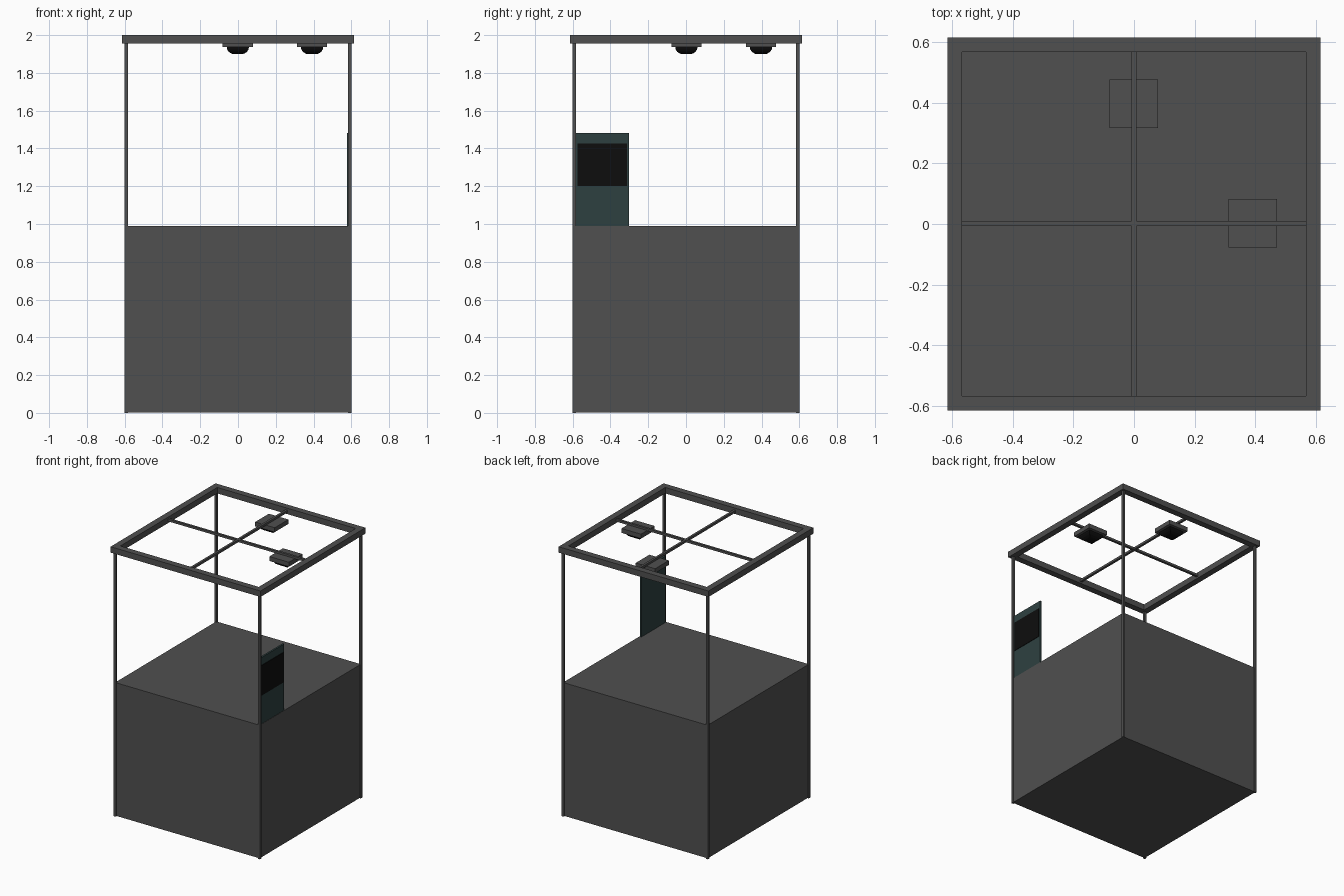
import bpy, bmesh

if "Cube" in bpy.data.objects:
    bpy.data.objects.remove(bpy.data.objects["Cube"])


def mat(name, rgb):
    m = bpy.data.materials.new(name)
    m.diffuse_color = (*rgb, 1)
    m.use_nodes = True
    m.node_tree.nodes["Principled BSDF"].inputs["Base Color"].default_value = m.diffuse_color
    return m


GREY = mat("dark_grey", (0.08, 0.08, 0.08))
TEAL = mat("dark_teal", (0.027, 0.051, 0.051))
BLACK = mat("black", (0.004, 0.004, 0.004))


def finish(name, bm, material):
    bmesh.ops.recalc_face_normals(bm, faces=bm.faces)
    me = bpy.data.meshes.new(name)
    bm.to_mesh(me)
    bm.free()
    me.materials.append(material)
    ob = bpy.data.objects.new(name, me)
    bpy.context.collection.objects.link(ob)
    return ob


def box(name, lo, hi, material):
    bm = bmesh.new()
    bmesh.ops.create_cube(bm, size=1)
    for v in bm.verts:
        v.co = [lo[i] + (v.co[i] + 0.5) * (hi[i] - lo[i]) for i in range(3)]
    return finish(name, bm, material)


def square_loft(name, cx, cy, rings, material, closed=False):
    """Stack of square rings (half width, z); closed joins last to first."""
    bm = bmesh.new()
    loops = [[bm.verts.new((cx + sx * r, cy + sy * r, z))
              for sx, sy in ((-1, -1), (1, -1), (1, 1), (-1, 1))] for r, z in rings]
    pairs = list(zip(loops, loops[1:]))
    if closed:
        pairs.append((loops[-1], loops[0]))
    else:
        bm.faces.new(loops[0])
        bm.faces.new(loops[-1])
    for a, b in pairs:
        for i in range(4):
            j = (i + 1) % 4
            bm.faces.new((a[i], a[j], b[j], b[i]))
    return finish(name, bm, material)


# Solid lower cabinet
box("cabinet", (-0.593, -0.593, 0.003), (0.593, 0.593, 0.99), GREY)

# Four full-height corner posts
for sx in (-1, 1):
    for sy in (-1, 1):
        cx, cy = sx * 0.5915, sy * 0.5915
        box("corner_post", (cx - 0.0085, cy - 0.0085, 0),
            (cx + 0.0085, cy + 0.0085, 1.96), GREY)

# Open square top frame
square_loft("top_frame", 0, 0,
            [(0.615, 1.956), (0.615, 2.0), (0.568, 2.0), (0.568, 1.956)], GREY, True)

# Crossed ceiling bars
box("ceiling_bar_x", (-0.57, -0.007, 1.968), (0.57, 0.01, 1.985), GREY)
box("ceiling_bar_y", (-0.009, -0.57, 1.968), (0.008, 0.57, 1.985), GREY)

# Two ceiling lamps: housing plus dark lens
for cx, cy in ((0.392, 0.002), (-0.001, 0.397)):
    box("lamp_housing", (cx - 0.08, cy - 0.08, 1.937), (cx + 0.08, cy + 0.08, 1.97), GREY)
    square_loft("lamp_lens", cx, cy,
                [(0.059, 1.94), (0.057, 1.925), (0.049, 1.912), (0.034, 1.902), (0.02, 1.899)],
                BLACK)

# Control panel with screen on the right side
box("control_panel", (0.577, -0.585, 0.985), (0.591, -0.302, 1.482), TEAL)
box("panel_screen", (0.588, -0.574, 1.202), (0.5945, -0.313, 1.425), BLACK)
